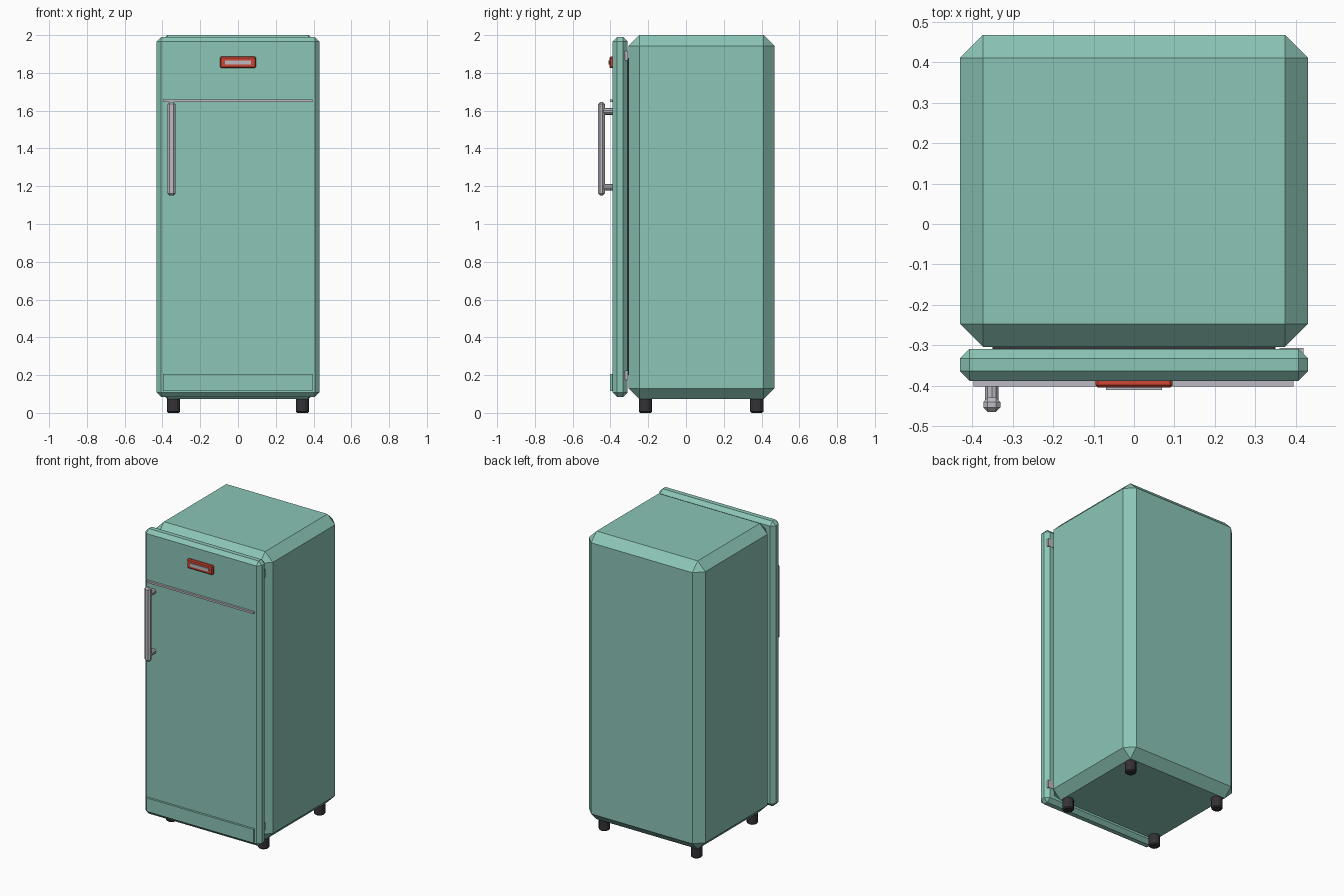
import bpy
from math import pi

cube = bpy.data.objects.get("Cube")
if cube:
    bpy.data.objects.remove(cube, do_unlink=True)


def material(name, colour):
    m = bpy.data.materials.new(name)
    m.use_nodes = True
    m.diffuse_color = (*colour, 1)
    m.node_tree.nodes["Principled BSDF"].inputs["Base Color"].default_value = (*colour, 1)
    return m


teal = material("mint enamel", (0.26, 0.56, 0.47))
metal = material("brushed metal", (0.50, 0.50, 0.54))
rubber = material("dark rubber", (0.035, 0.032, 0.037))
red = material("badge red", (0.62, 0.06, 0.03))


def finish(ob, name, mat, bevel):
    ob.name = name
    ob.data.materials.append(mat)
    if bevel:
        mod = ob.modifiers.new("chamfer", "BEVEL")
        mod.width = bevel
        mod.segments = 1
        mod.limit_method = "ANGLE"
        mod.angle_limit = pi / 3
    return ob


def box(name, mat, x, y, z, bevel=0):
    """Box from (low, high) pairs on each axis, with chamfered edges."""
    bpy.ops.mesh.primitive_cube_add(size=1, location=[sum(r) / 2 for r in (x, y, z)])
    ob = bpy.context.object
    size = [r[1] - r[0] for r in (x, y, z)]
    for v in ob.data.vertices:
        v.co = [c * s for c, s in zip(v.co, size)]
    return finish(ob, name, mat, bevel)


def cylinder(name, mat, centre, radius, length, sides, along_y=False, bevel=0):
    bpy.ops.mesh.primitive_cylinder_add(
        vertices=sides, radius=radius, depth=length, location=centre,
        rotation=(pi / 2 if along_y else 0, 0, 0))
    return finish(bpy.context.object, name, mat, bevel)


# Cabinet and door
box("cabinet", teal, (-0.431, 0.431), (-0.304, 0.468), (0.073, 2.0), 0.057)
box("door", teal, (-0.431, 0.431), (-0.388, -0.309), (0.084, 1.99), 0.024)
box("door_gasket", rubber, (-0.35, 0.35), (-0.315, -0.295), (0.2, 1.88))

# Hinges on the side opposite the handle
for label, z in (("upper", 1.89), ("lower", 0.2)):
    box(label + "_hinge", metal, (0.36, 0.42), (-0.335, -0.307), (z - 0.025, z + 0.025))

# Door front trim
box("trim_strip", metal, (-0.397, 0.395), (-0.402, -0.38), (1.646, 1.659))
box("kick_panel", teal, (-0.397, 0.395), (-0.402, -0.38), (0.115, 0.206))
box("badge", red, (-0.095, 0.095), (-0.405, -0.38), (1.825, 1.886), 0.006)
box("badge_plate", metal, (-0.069, 0.069), (-0.411, -0.395), (1.845, 1.866))

# Handle bar with two standoffs
box("handle_bar", metal, (-0.373, -0.331), (-0.465, -0.43), (1.15, 1.645), 0.011)
for label, z in (("upper", 1.596), ("lower", 1.195)):
    cylinder(label + "_handle_mount", metal, (-0.352, -0.41, z), 0.018, 0.06, 10, along_y=True)

# Feet
for side, x in (("right", -0.341), ("left", 0.341)):
    for end, y in (("front", -0.215), ("back", 0.375)):
        cylinder(end + "_" + side + "_foot", rubber, (x, y, 0.04), 0.035, 0.08, 12, bevel=0.007)
